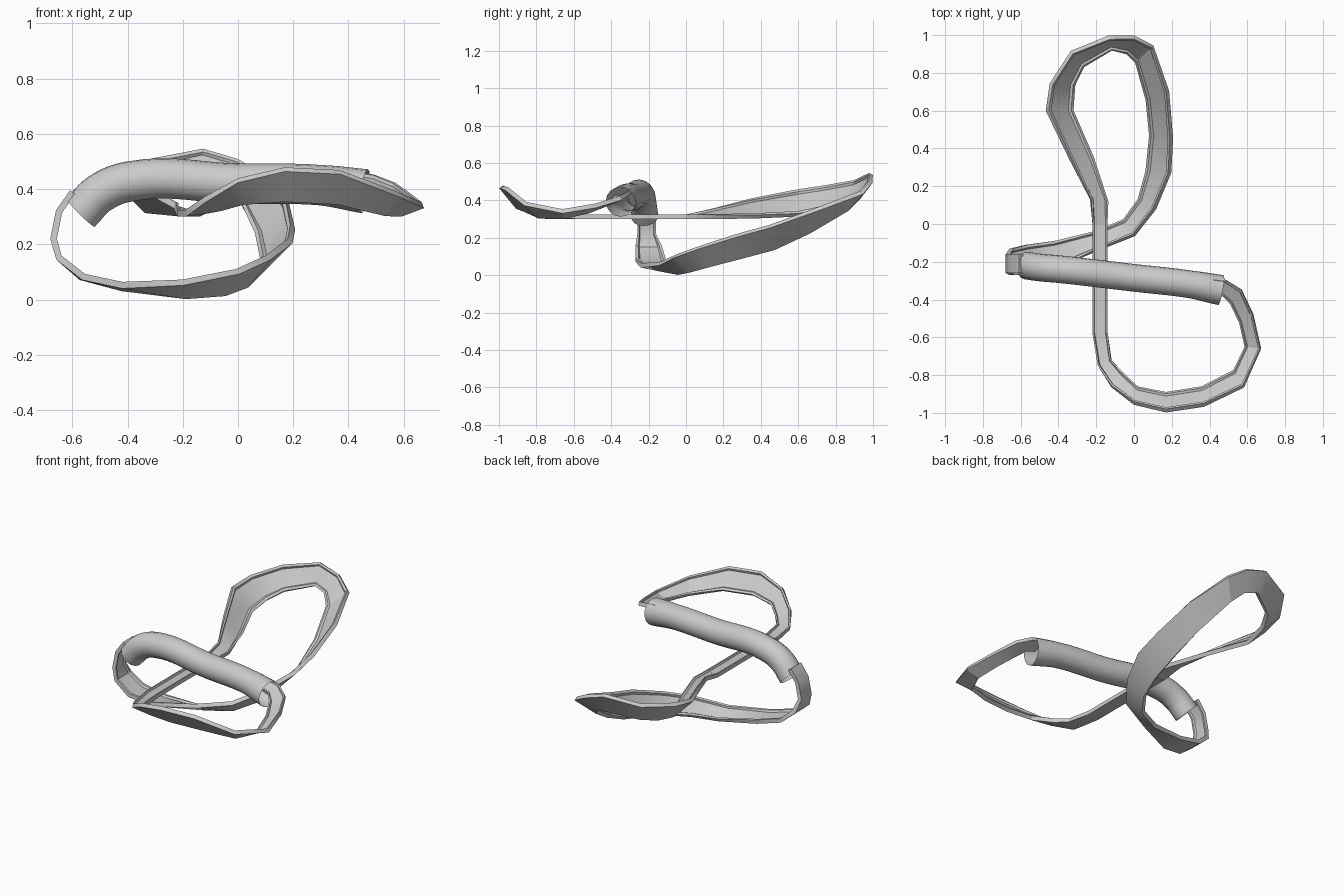
import bpy, bmesh
from mathutils import Vector

if "Cube" in bpy.data.objects:
    bpy.data.objects.remove(bpy.data.objects["Cube"])

# Strap cross-section: (position across the width, height) - thin band with raised rims
SECTION = [(-1, -.01), (1, -.01), (1, .014), (.8, .014), (.7, .003),
           (-.7, .003), (-.8, .014), (-1, .014)]


def finish(ob, angle):
    bpy.ops.object.select_all(action='DESELECT')
    ob.select_set(True)
    bpy.context.view_layer.objects.active = ob
    bpy.ops.object.shade_smooth_by_angle(angle=angle)


def strap(name, stations):
    """Sweep the section along pairs of outer / inner edge points."""
    pairs = [(Vector(s[:3]), Vector(s[3:])) for s in stations]
    mids = [(o + i) / 2 for o, i in pairs]
    bm = bmesh.new()
    rings = []
    for k, (o, i) in enumerate(pairs):
        tangent = mids[min(k + 1, len(mids) - 1)] - mids[max(k - 1, 0)]
        half = (o - i) / 2
        normal = tangent.cross(half).normalized()
        rings.append([bm.verts.new(mids[k] + half * a + normal * h) for a, h in SECTION])
    n = len(SECTION)
    for r, q in zip(rings, rings[1:]):
        for j in range(n):
            bm.faces.new((r[j], r[(j + 1) % n], q[(j + 1) % n], q[j]))
    bm.faces.new(rings[0])
    bm.faces.new(rings[-1])
    bmesh.ops.recalc_face_normals(bm, faces=bm.faces)
    me = bpy.data.meshes.new(name)
    bm.to_mesh(me)
    bm.free()
    ob = bpy.data.objects.new(name, me)
    bpy.context.collection.objects.link(ob)
    finish(ob, 0.5)


# Front loop: from the right tube end round to the straight middle run
strap("front_strap_loop", [
    (.42, -.29, .45, .42, -.37, .42),
    (.49, -.30, .44, .47, -.38, .41),
    (.57, -.35, .41, .51, -.42, .38),
    (.63, -.48, .37, .56, -.52, .34),
    (.67, -.66, .34, .59, -.65, .31),
    (.58, -.86, .38, .53, -.78, .31),
    (.37, -.96, .46, .36, -.87, .35),
    (.17, -.99, .47, .17, -.90, .36),
    (0, -.95, .43, .02, -.87, .35),
    (-.12, -.86, .36, -.06, -.79, .33),
    (-.19, -.75, .31, -.12, -.72, .32),
    (-.22, -.58, .31, -.14, -.57, .31),
    (-.22, 0, .31, -.14, 0, .31)])

# Back loop: round the back, down to the floor and up into the left tube end
strap("back_strap_loop", [
    (-.22, 0, .31, -.14, 0, .31),
    (-.23, .13, .34, -.14, .12, .31),
    (-.34, .35, .40, -.22, .35, .31),
    (-.46, .60, .45, -.33, .60, .32),
    (-.44, .74, .47, -.32, .74, .35),
    (-.33, .91, .50, -.27, .84, .38),
    (-.13, .99, .54, -.12, .93, .42),
    (0, .99, .50, -.04, .91, .40),
    (.10, .94, .44, .01, .86, .35),
    (.18, .70, .35, .07, .66, .23),
    (.20, .45, .26, .09, .47, .14),
    (.19, .27, .21, .07, .28, .09),
    (.11, .08, .15, .03, .13, .05),
    (0, -.06, .10, -.05, .02, .02),
    (-.20, -.14, .06, -.19, -.04, .01),
    (-.42, -.24, .05, -.42, -.09, .04),
    (-.56, -.27, .08, -.57, -.11, .08),
    (-.65, -.27, .15, -.65, -.13, .15),
    (-.67, -.26, .22, -.67, -.16, .22),
    (-.65, -.26, .32, -.65, -.16, .32),
    (-.60, -.26, .39, -.60, -.16, .39)])

# Hollow padded tube handle, bent down at its left end
cu = bpy.data.curves.new("tube_handle", 'CURVE')
cu.dimensions = '3D'
cu.bevel_depth = .073
cu.bevel_resolution = 6
cu.resolution_u = 8
path = [(-.57, -.22, .315), (-.50, -.23, .385), (-.39, -.24, .428), (0, -.285, .42),
        (.30, -.32, .414), (.46, -.35, .392)]
sp = cu.splines.new('BEZIER')
sp.bezier_points.add(len(path) - 1)
for p, co in zip(sp.bezier_points, path):
    p.co = co
    p.handle_left_type = p.handle_right_type = 'AUTO'
sp.bezier_points[-1].radius = 1.1
tube = bpy.data.objects.new("tube_handle", cu)
bpy.context.collection.objects.link(tube)
bpy.context.view_layer.objects.active = tube
tube.select_set(True)
bpy.ops.object.select_all(action='DESELECT')
tube.select_set(True)
bpy.ops.object.convert(target='MESH')
finish(bpy.context.view_layer.objects.active, 0.8)
